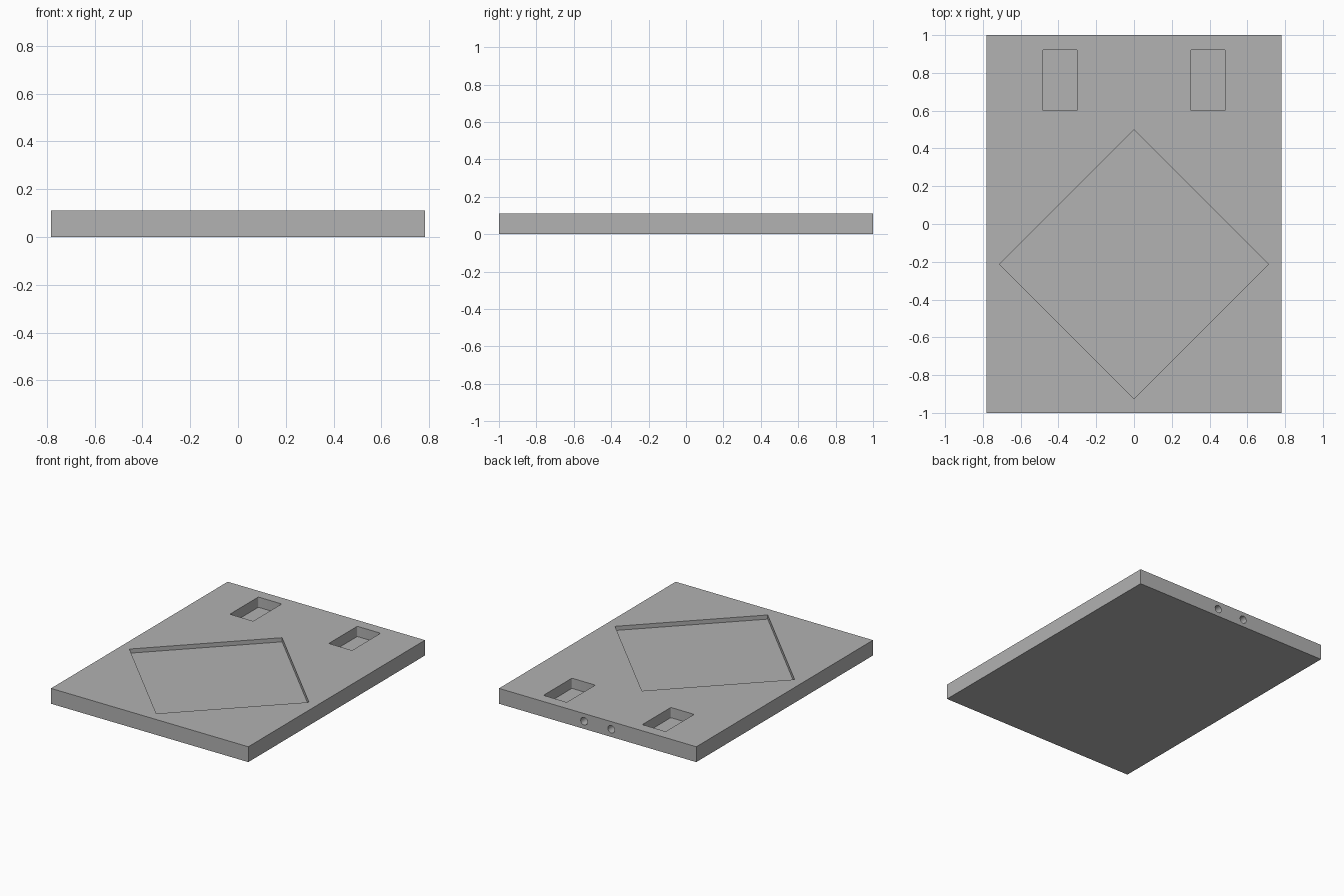
import bpy
import bmesh
from math import radians, sqrt

cube = bpy.data.objects.get("Cube")
if cube:
    bpy.data.objects.remove(cube, do_unlink=True)

# Overall sizes
WIDTH, LENGTH, THICK = 1.564, 2.0, 0.11
TOP = THICK
OVER = 0.05  # how far cutters stick out of the slab

# Single grey material
grey = bpy.data.materials.new("plain grey")
grey.use_nodes = True
colour = (0.445, 0.445, 0.445, 1)
grey.diffuse_color = colour
grey.node_tree.nodes["Principled BSDF"].inputs["Base Color"].default_value = colour


def finish(name, bm, location, rotation):
    mesh = bpy.data.meshes.new(name)
    bm.to_mesh(mesh)
    bm.free()
    mesh.materials.append(grey)
    obj = bpy.data.objects.new(name, mesh)
    obj.location = location
    obj.rotation_euler = rotation
    bpy.context.collection.objects.link(obj)
    return obj


def box(name, size, location, turn=0, corner=0):
    """Box with optional rounded vertical edges."""
    bm = bmesh.new()
    bmesh.ops.create_cube(bm, size=1)
    bmesh.ops.scale(bm, vec=size, verts=bm.verts)
    if corner:
        upright = [e for e in bm.edges
                   if abs(e.verts[0].co.z - e.verts[1].co.z) > size[2] / 2]
        bmesh.ops.bevel(bm, geom=upright, offset=corner, segments=4,
                        profile=0.5, affect='EDGES')
    return finish(name, bm, location, (0, 0, turn))


def cylinder(name, radius, length, location):
    """Cylinder lying along y."""
    bm = bmesh.new()
    bmesh.ops.create_cone(bm, cap_ends=True, segments=32, radius1=radius,
                          radius2=radius, depth=length)
    return finish(name, bm, location, (radians(90), 0, 0))


def pocket(name, width, length, depth, x, y, turn=0, corner=0):
    """Cutter sinking to the given depth below the top face."""
    return box(name, (width, length, depth + OVER),
               (x, y, TOP - depth + (depth + OVER) / 2), turn, corner)


slab = box("slab", (WIDTH, LENGTH, THICK), (0, 0, THICK / 2))

# Shallow square recess turned to a diamond
side = 0.712 * sqrt(2)
cutters = [pocket("diamond_recess", side, side, 0.03, 0, -0.213, radians(45))]

# Mirrored pockets in the top and round holes in the back edge
hole_depth = 0.15
for label, s in (("left", 1), ("right", -1)):
    cutters.append(pocket(label + "_pocket", 0.185, 0.322, 0.073,
                          s * 0.392, 0.761, corner=0.007))
    cutters.append(cylinder(label + "_back_hole", 0.027, hole_depth + OVER,
                            (s * 0.108, LENGTH / 2 + (OVER - hole_depth) / 2,
                             THICK / 2)))

# Cut everything, then drop the cutters
bpy.context.view_layer.objects.active = slab
for cutter in cutters:
    cutter.hide_render = True
    mod = slab.modifiers.new(cutter.name, 'BOOLEAN')
    mod.operation = 'DIFFERENCE'
    mod.solver = 'EXACT'
    mod.object = cutter
    bpy.ops.object.modifier_apply(modifier=mod.name)
    bpy.data.objects.remove(cutter, do_unlink=True)

bpy.ops.object.select_all(action='DESELECT')
slab.select_set(True)
bpy.ops.object.shade_smooth_by_angle(angle=radians(30))
